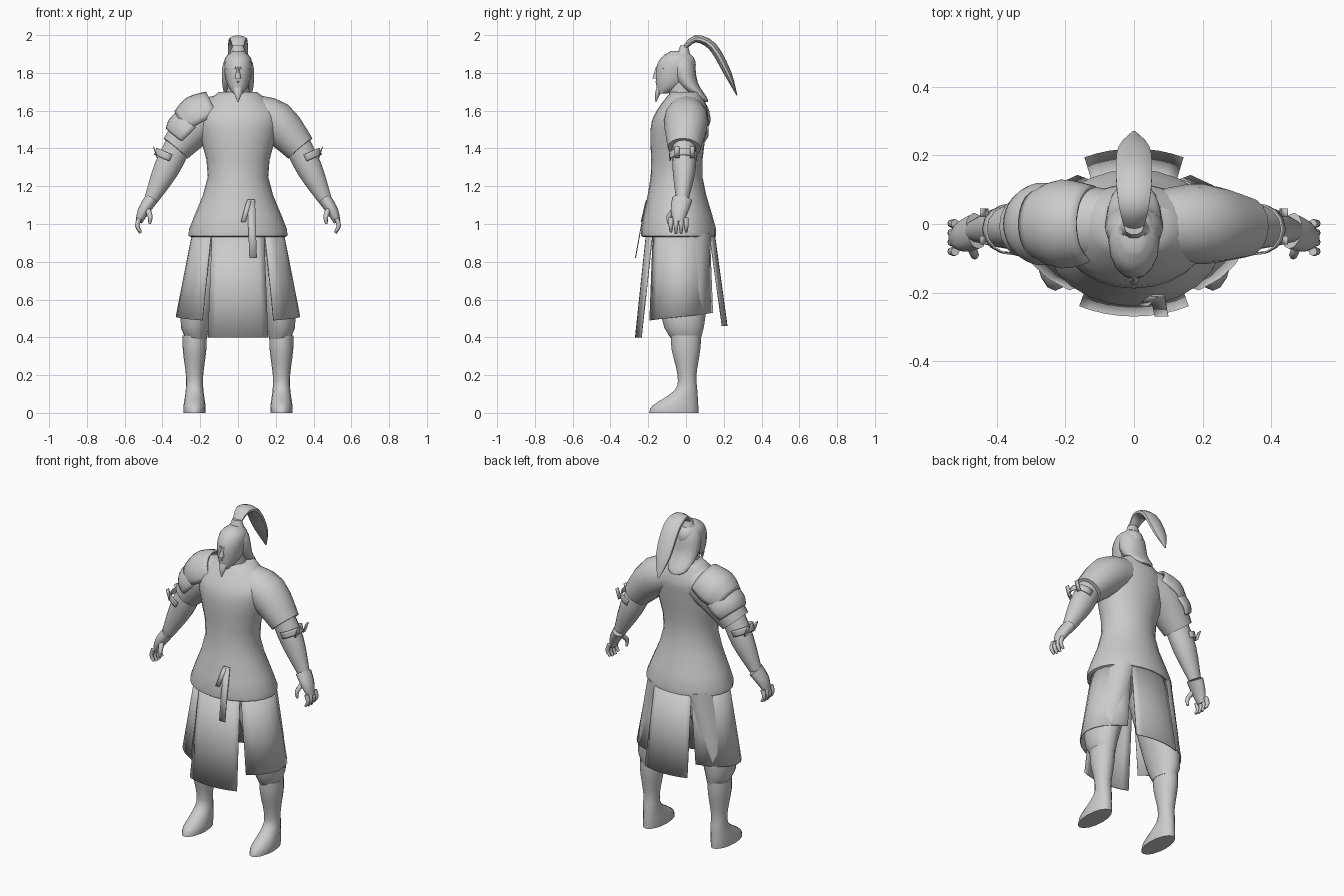
import bpy, bmesh, math
from mathutils import Vector

if "Cube" in bpy.data.objects:
    bpy.data.objects.remove(bpy.data.objects["Cube"])

color = (0.6, 0.6, 0.6, 1)
grey = bpy.data.materials.new("plain grey")
grey.use_nodes = True
grey.diffuse_color = color
grey.node_tree.nodes["Principled BSDF"].inputs["Base Color"].default_value = color
X, Y, Z = Vector((1, 0, 0)), Vector((0, 1, 0)), Vector((0, 0, 1))


def finish(name, bm, mirror=False, thickness=0):
    """Turn a bmesh into a smooth shaded object, optionally mirrored and thickened."""
    bmesh.ops.recalc_face_normals(bm, faces=bm.faces)
    mesh = bpy.data.meshes.new(name)
    bm.to_mesh(mesh)
    bm.free()
    part = bpy.data.objects.new(name, mesh)
    bpy.context.collection.objects.link(part)
    mesh.materials.append(grey)
    bpy.ops.object.select_all(action='DESELECT')
    part.select_set(True)
    bpy.context.view_layer.objects.active = part
    bpy.ops.object.shade_smooth_by_angle(angle=math.radians(50))
    if thickness:
        part.modifiers.new("thickness", 'SOLIDIFY').thickness = thickness
    if mirror:
        part.modifiers.new("mirror", 'MIRROR').use_mirror_merge = False


def bridge(bm, rows, closed=False):
    """Fill quads between successive rows of vertices."""
    for lower, upper in zip(rows, rows[1:]):
        count = len(lower)
        for k in range(count if closed else count - 1):
            j = (k + 1) % count
            bm.faces.new((lower[k], lower[j], upper[j], upper[k]))


def refine(rings, steps=3):
    """Pass a smooth spline through a few key rings."""
    keys = [Vector(ring) for ring in rings]
    result = []
    for i in range(len(keys) - 1):
        start, end = keys[i], keys[i + 1]
        slope_in = (end - keys[max(i - 1, 0)]) / 2
        slope_out = (keys[min(i + 2, len(keys) - 1)] - start) / 2
        for step in range(steps):
            t = step / steps
            ease = t * t * (3 - 2 * t)
            result.append(start + (end - start) * ease
                          + slope_in * (t * (1 - t) ** 2) - slope_out * (t * t * (1 - t)))
    return result + [keys[-1]]


def loft(name, rings, axis=None, side=Y, sides=16, arc=None, **options):
    """Skin rings of position, cross radius and depth radius; an arc leaves it open."""
    bm = bmesh.new()
    rows = []
    rings = refine(rings)
    centres = [Vector(ring[:3]) for ring in rings]
    first, last = arc or (0, 360)
    for i, (centre, ring) in enumerate(zip(centres, rings)):
        ahead = centres[min(i + 1, len(centres) - 1)]
        behind = centres[max(i - 1, 0)]
        tangent = axis or (ahead - behind).normalized()
        deep = (side - tangent * side.dot(tangent)).normalized()
        cross = deep.cross(tangent)
        row = []
        for k in range(sides + bool(arc)):
            angle = math.radians(first + (last - first) * k / sides)
            offset = cross * ring[3] * math.cos(angle) + deep * ring[4] * math.sin(angle)
            row.append(bm.verts.new(centre + offset))
        rows.append(row)
    bridge(bm, rows, closed=not arc)
    if not arc:
        bm.faces.new(rows[0])
        bm.faces.new(rows[-1])
    finish(name, bm, **options)


def tube(name, rings, depth=1, **options):
    """Limb through points with one radius each; depth widens every ring."""
    loft(name, [(x, y, z, r, r * depth) for x, y, z, r in rings], **options)


def column(name, rings, x=0, **options):
    """Upright part from rings of y, z, half width and half depth."""
    loft(name, [(x, y, z, wide, deep) for y, z, wide, deep in rings], axis=Z, **options)


def strip(name, edge, width, **options):
    """Thin ribbon beside a line of points."""
    bm = bmesh.new()
    rows = [[bm.verts.new(Vector(p)), bm.verts.new(Vector(p) + width)] for p in edge]
    bridge(bm, rows)
    finish(name, bm, thickness=.005, **options)


def skirt_panel(name, top, bottom, depth, hem, columns=8, **options):
    """Flared panel between two angle ranges, measured from the front."""
    def around(angles, share, wide, deep, z):
        angle = math.radians(angles[0] + (angles[1] - angles[0]) * share)
        return Vector((wide * math.sin(angle), -.03 - deep * math.cos(angle), z))

    bm = bmesh.new()
    rows = []
    for c in range(columns + 1):
        share = c / columns
        high = around(top, share, .24, .18, .97)
        low = around(bottom, share, .33, depth, hem[0] + (hem[1] - hem[0]) * share)
        rows.append([bm.verts.new(high.lerp(low, f)) for f in (0, .5, 1)])
    bridge(bm, rows)
    finish(name, bm, thickness=.006, **options)


# Tunic body and sleeves
column("tunic", [(-.04, .93, .24, .18), (-.04, .97, .26, .2), (-.05, 1.25, .16, .137),
                 (-.04, 1.5, .21, .148), (-.02, 1.6, .21, .135), (0, 1.7, .1, .08)], sides=24)
tube("sleeve", [(.07, 0, 1.59, .095), (.2, 0, 1.54, .112), (.33, -.01, 1.4, .083)],
     depth=1.05, mirror=True)

# Arms, hands and elbow ties
tube("forearm", [(.31, -.01, 1.43, .07), (.38, -.01, 1.29, .068), (.46, -.02, 1.13, .037)],
     depth=.9, mirror=True)
tube("palm", [(.46, -.02, 1.13, .036), (.5, -.035, 1.07, .031), (.525, -.04, 1.01, .018)],
     depth=1.5, sides=12, mirror=True)
for i, finger in enumerate(("index", "middle", "ring", "little")):
    y = -.08 + i * .027
    tip = .97 - .02 * math.sin(math.pi * (i + 1) / 5)
    tube(finger + "_finger", [(.522, y, 1.03, .013), (.533, y, .99, .012), (.515, y, tip, .007)],
         sides=8, mirror=True)
tube("thumb", [(.48, -.055, 1.08, .015), (.465, -.09, 1.04, .013), (.468, -.09, 1, .007)],
     sides=8, mirror=True)
tube("elbow_tie", [(.355, -.015, 1.37, .085), (.37, -.015, 1.335, .08)],
     depth=.9, arc=(85, 275), sides=8, thickness=.005, mirror=True)
for y, place in ((-.06, "front"), (.02, "rear")):
    strip(place + "_tie_end", [(.425, y, 1.35), (.445, y, 1.41)], Y * .025, mirror=True)

# Layered armour on the right shoulder
tube("upper_shoulder_plate", [(-.12, 0, 1.6, .112), (-.21, 0, 1.555, .13), (-.285, 0, 1.51, .1)],
     arc=(-100, 100), thickness=.012)
tube("lower_shoulder_plate", [(-.23, 0, 1.52, .118), (-.275, 0, 1.475, .12), (-.305, 0, 1.44, .1)],
     arc=(-95, 95), thickness=.012)

# Split skirt and sash ends
skirt_panel("front_skirt_panel", (-35, 35), (-29, 29), .24, (.4, .4))
skirt_panel("side_skirt_panel", (36, 150), (35, 150), .2, (.49, .53), mirror=True)
skirt_panel("back_skirt_panel", (149, 211), (154, 206), .25, (.46, .46))
strip("long_sash_end", [(.05, -.21, 1.13), (.055, -.245, .96), (.06, -.27, .82)], X * .04)
strip("short_sash_end", [(.045, -.21, 1.12), (.015, -.235, 1.01)], X * .025)

# Trousers and boots
tube("trouser_leg", [(.12, -.02, .95, .11), (.22, -.015, .52, .085), (.22, 0, .39, .055)],
     depth=1.4, axis=Z, mirror=True)
column("boot", [(-.065, 0, .058, .13), (-.055, .04, .058, .12), (0, .12, .047, .06),
                (.005, .2, .046, .05), (0, .33, .062, .075), (0, .41, .063, .08)],
       x=.23, mirror=True)

# Head and face
column("neck", [(-.02, 1.64, .065, .065), (-.035, 1.77, .055, .06)])
column("head", [(-.125, 1.69, .025, .025), (-.08, 1.74, .058, .078), (-.055, 1.82, .074, .104),
                (-.045, 1.88, .068, .087), (-.04, 1.915, .03, .04)])
column("nose", [(-.15, 1.83, .007, .01), (-.16, 1.77, .016, .018)], sides=8)
tube("brow", [(.01, -.15, 1.825, .009), (.055, -.116, 1.825, .006)], sides=8, mirror=True)
tube("moustache", [(0, -.155, 1.755, .008), (.035, -.125, 1.73, .004)], sides=8, mirror=True)
column("goatee", [(-.137, 1.725, .026, .018), (-.15, 1.69, .02, .015), (-.16, 1.645, .002, .002)],
       sides=10)

# Long hair at the back, topknot and tail
column("back_hair", [(-.02, 1.915, .035, .03), (-.018, 1.85, .079, .063), (.005, 1.75, .084, .057),
                     (.08, 1.67, .065, .03), (.11, 1.645, .025, .008)])
column("topknot_band", [(-.012, 1.9, .045, .035), (-.01, 1.945, .028, .022)], sides=10)
tube("ponytail", [(0, -.01, 1.93, .012), (0, .05, 1.98, .019), (0, .14, 1.94, .023),
                  (0, .22, 1.8, .02), (0, .27, 1.68, .002)], depth=2.4, side=X, sides=10)
